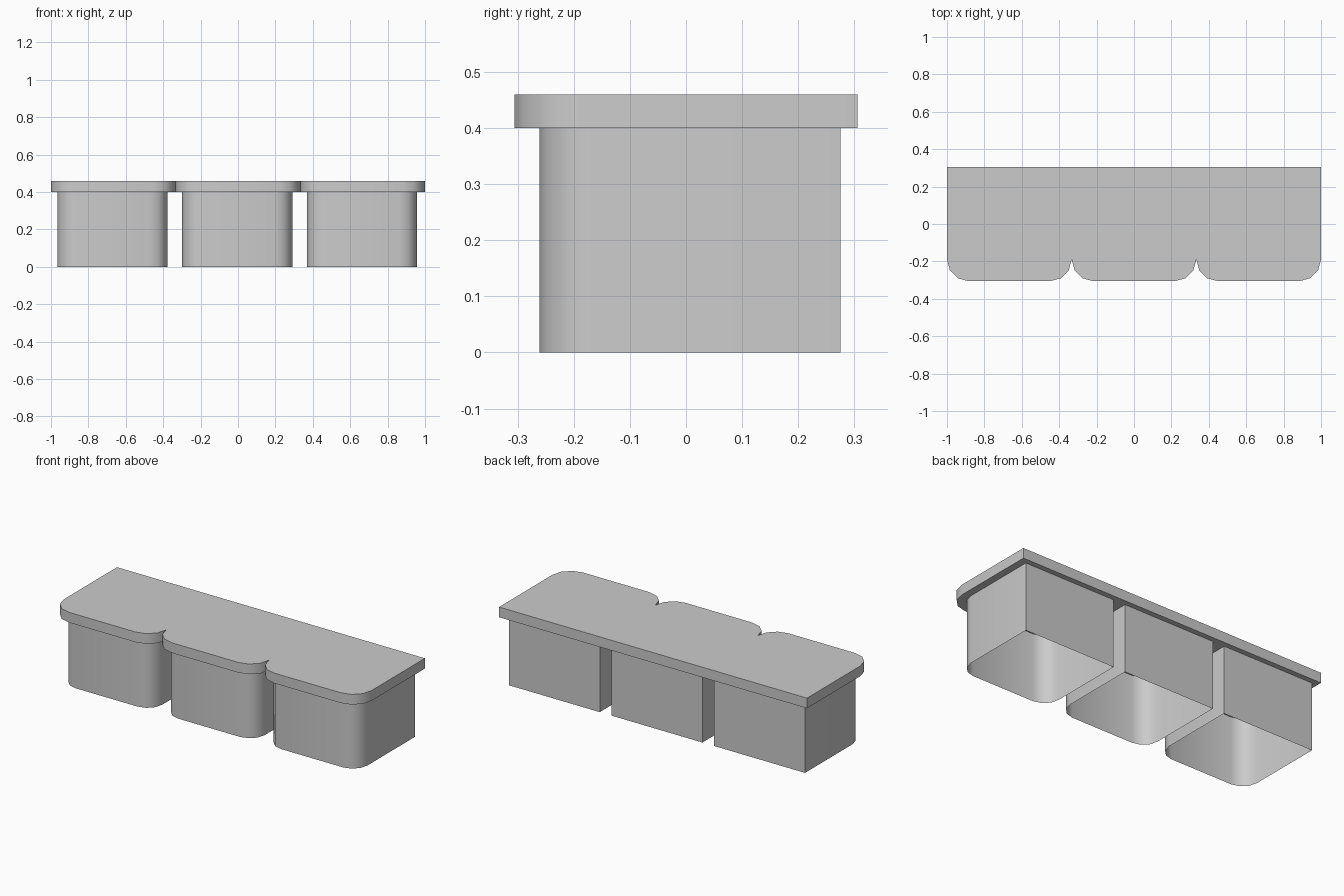
import bpy
import bmesh
from math import cos, sin, pi, radians

cube = bpy.data.objects.get("Cube")
if cube:
    bpy.data.objects.remove(cube, do_unlink=True)

grey = bpy.data.materials.new("plain grey")
grey.use_nodes = True
colour = (0.6, 0.6, 0.6, 1)
grey.diffuse_color = colour
grey.node_tree.nodes["Principled BSDF"].inputs["Base Color"].default_value = colour


def outline(width, front, back, radius, steps=3):
    """Plan shape with a square back and two rounded front corners."""
    w = width / 2
    pts = [(w, back), (-w, back)]
    for start, cx in ((pi, radius - w), (1.5 * pi, w - radius)):
        for i in range(steps + 1):
            a = start + i * pi / 2 / steps
            pts.append((cx + radius * cos(a), front + radius + radius * sin(a)))
    return pts


def extrude_part(name, plan, x, z0, z1, capped):
    """Raise a plan into walls, closed at both ends when capped."""
    bm = bmesh.new()
    low = [bm.verts.new((px + x, py, z0)) for px, py in plan]
    high = [bm.verts.new((px + x, py, z1)) for px, py in plan]
    n = len(plan)
    for i in range(n):
        j = (i + 1) % n
        bm.faces.new((low[i], low[j], high[j], high[i]))
    if capped:
        bm.faces.new(low[::-1])
        bm.faces.new(high)
    mesh = bpy.data.meshes.new(name)
    bm.to_mesh(mesh)
    bm.free()
    mesh.materials.append(grey)
    obj = bpy.data.objects.new(name, mesh)
    bpy.context.collection.objects.link(obj)
    bpy.ops.object.select_all(action="DESELECT")
    obj.select_set(True)
    bpy.context.view_layer.objects.active = obj
    bpy.ops.object.shade_smooth_by_angle(angle=radians(40))


lid_plan = outline(2 / 3, -0.306, 0.306, 0.117)
body_plan = outline(0.59, -0.261, 0.275, 0.095)

# Three matching units: an open-bottomed body under an overhanging lid
for side, i in (("right", -1), ("middle", 0), ("left", 1)):
    centre = i * 2 / 3
    extrude_part(side + "_body", body_plan, centre - 0.004, 0, 0.4, False)
    extrude_part(side + "_lid", lid_plan, centre, 0.4, 0.46, True)
